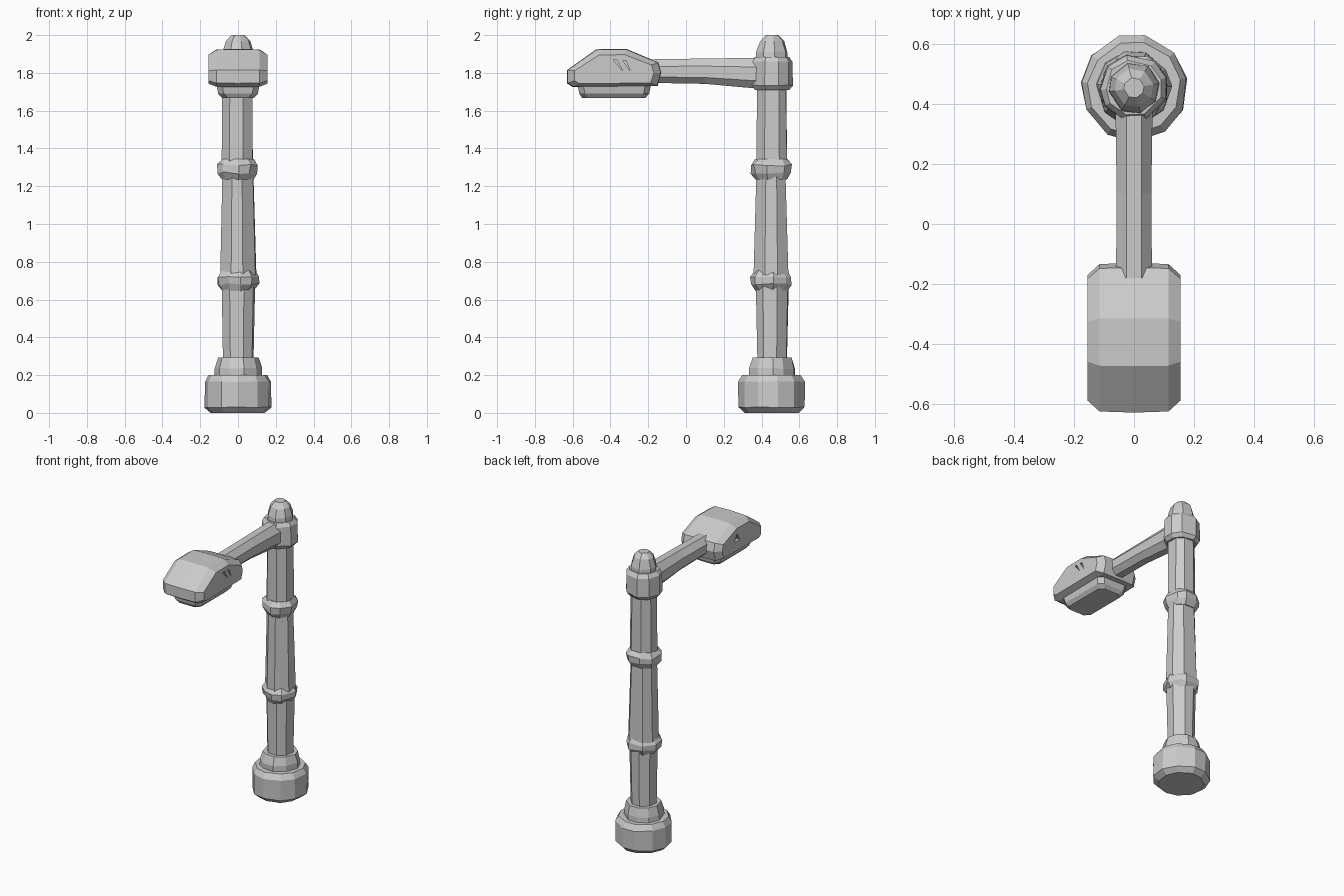
import bpy, bmesh, math, random
from mathutils import Vector

if "Cube" in bpy.data.objects:
    bpy.data.objects.remove(bpy.data.objects["Cube"])

random.seed(7)
POST_Y = 0.455

metal = bpy.data.materials.new("grey_metal")
metal.diffuse_color = (0.6, 0.6, 0.6, 1)
metal.use_nodes = True
metal.node_tree.nodes["Principled BSDF"].inputs["Base Color"].default_value = metal.diffuse_color


def finish(name, bm):
    bmesh.ops.recalc_face_normals(bm, faces=bm.faces)
    me = bpy.data.meshes.new(name)
    bm.to_mesh(me)
    bm.free()
    ob = bpy.data.objects.new(name, me)
    bpy.context.collection.objects.link(ob)
    me.materials.append(metal)
    return ob


def loft(name, rings):
    """Skin a list of equal-length point rings and cap both ends."""
    bm = bmesh.new()
    rows = [[bm.verts.new(p) for p in r] for r in rings]
    n = len(rows[0])
    for a, b in zip(rows, rows[1:]):
        for i in range(n):
            j = (i + 1) % n
            bm.faces.new((a[i], a[j], b[j], b[i]))
    bm.faces.new(rows[0][::-1])
    bm.faces.new(rows[-1])
    return finish(name, bm)


def turned(name, profile, sides, wobble=0.0, turn=0.0):
    """Hand-hewn round part: profile is (radius, z); wobble varies each edge."""
    spin = [(i + random.uniform(-1, 1) * wobble * 6) * math.tau / sides + turn
            for i in range(sides)]
    rings = []
    for k, (r, z) in enumerate(profile):
        flat = k in (0, len(profile) - 1)
        ring = []
        for a in spin:
            rr = r * (1 + random.uniform(-wobble, wobble))
            dz = 0 if flat else random.uniform(-wobble, wobble) * 0.15
            ring.append((rr * math.cos(a), POST_Y + rr * math.sin(a), z + dz))
        rings.append(ring)
    return loft(name, rings)


# Stepped base
turned("base", [(0.145, 0), (0.178, 0.03), (0.178, 0.165), (0.155, 0.2)], 11, 0.02, 0.2)
turned("base_step", [(0.125, 0.19), (0.125, 0.235), (0.108, 0.292)], 10, 0.03)

# Post sections between the rings
turned("lower_post", [(0.084, 0.28), (0.092, 0.67)], 8, 0.03, 0.39)
turned("middle_post", [(0.099, 0.73), (0.084, 1.26)], 8, 0.03, 0.39)
turned("upper_post", [(0.087, 1.32), (0.084, 1.74)], 8, 0.03, 0.39)

# Chunky rings around the post
for name, z in (("lower_ring", 0.645), ("upper_ring", 1.235)):
    turned(name, [(0.085, z), (0.109, z + 0.035), (0.112, z + 0.075), (0.09, z + 0.108)],
           9, 0.05, z)

# Collar and domed cap
turned("collar", [(0.095, 1.71), (0.114, 1.735), (0.114, 1.86), (0.094, 1.885)], 9, 0.025, 0.3)
turned("cap", [(0.088, 1.87), (0.085, 1.91), (0.067, 1.97), (0.034, 2.0)], 8, 0.03, 0.2)

# Arm: eight-sided bar, slimmer toward the lamp
def arm_ring(y, bottom, top, w):
    h = top - bottom
    half = [(0.42 * w, bottom), (w, bottom + 0.25 * h), (w, top - 0.3 * h), (0.42 * w, top)]
    pts = half + [(-x, z) for x, z in reversed(half)]
    return [(x, y, z) for x, z in pts]

loft("arm", [arm_ring(-0.18, 1.747, 1.872, 0.06), arm_ring(0.1, 1.742, 1.876, 0.058),
             arm_ring(0.40, 1.715, 1.88, 0.062)])

# Lamp head: side outline drawn across x, with pinched and bevelled ends
outline = [(-0.60, 1.725), (-0.63, 1.745), (-0.63, 1.815), (-0.475, 1.925),
           (-0.315, 1.927), (-0.145, 1.855), (-0.13, 1.80), (-0.15, 1.73)]
centre = Vector((-0.38, 1.80))

def head_ring(x, s):
    return [(x, centre.x + (y - centre.x) * s, centre.y + (z - centre.y) * (1 + (s - 1) * 1.5))
            for y, z in outline]

head = loft("lamp_head", [head_ring(x, s) for x, s in
                          ((-0.155, 0.84), (-0.115, 0.985), (0, 1), (0.115, 0.985), (0.155, 0.84))])

# Small wedge nicks in the sides of the head
def nick(name, x, tri):
    cutter = loft(name, [[(x + d, y, z) for y, z in tri] for d in (-0.022, 0.022)])
    cutter.hide_render = True
    cutter.hide_set(True)
    mod = head.modifiers.new(name, "BOOLEAN")
    mod.object = cutter
    mod.operation = "DIFFERENCE"
    mod.solver = "EXACT"

nick("nick_cutter_a", 0.155, [(-0.385, 1.868), (-0.365, 1.868), (-0.335, 1.81)])
nick("nick_cutter_b", 0.155, [(-0.335, 1.865), (-0.318, 1.865), (-0.295, 1.81)])
nick("nick_cutter_c", -0.155, [(-0.36, 1.81), (-0.33, 1.86), (-0.30, 1.81)])

# Lens tray under the head
def tray_ring(z, x, y0, y1, c=0.03):
    half = [(x - c, y0), (x, y0 + c), (x, y1 - c), (x - c, y1)]
    return [(px, y, z) for px, y in half] + [(-px, y, z) for px, y in reversed(half)]

loft("lens_tray", [tray_ring(1.668, 0.085, -0.55, -0.215), tray_ring(1.69, 0.105, -0.565, -0.195),
                   tray_ring(1.74, 0.115, -0.575, -0.185)])
